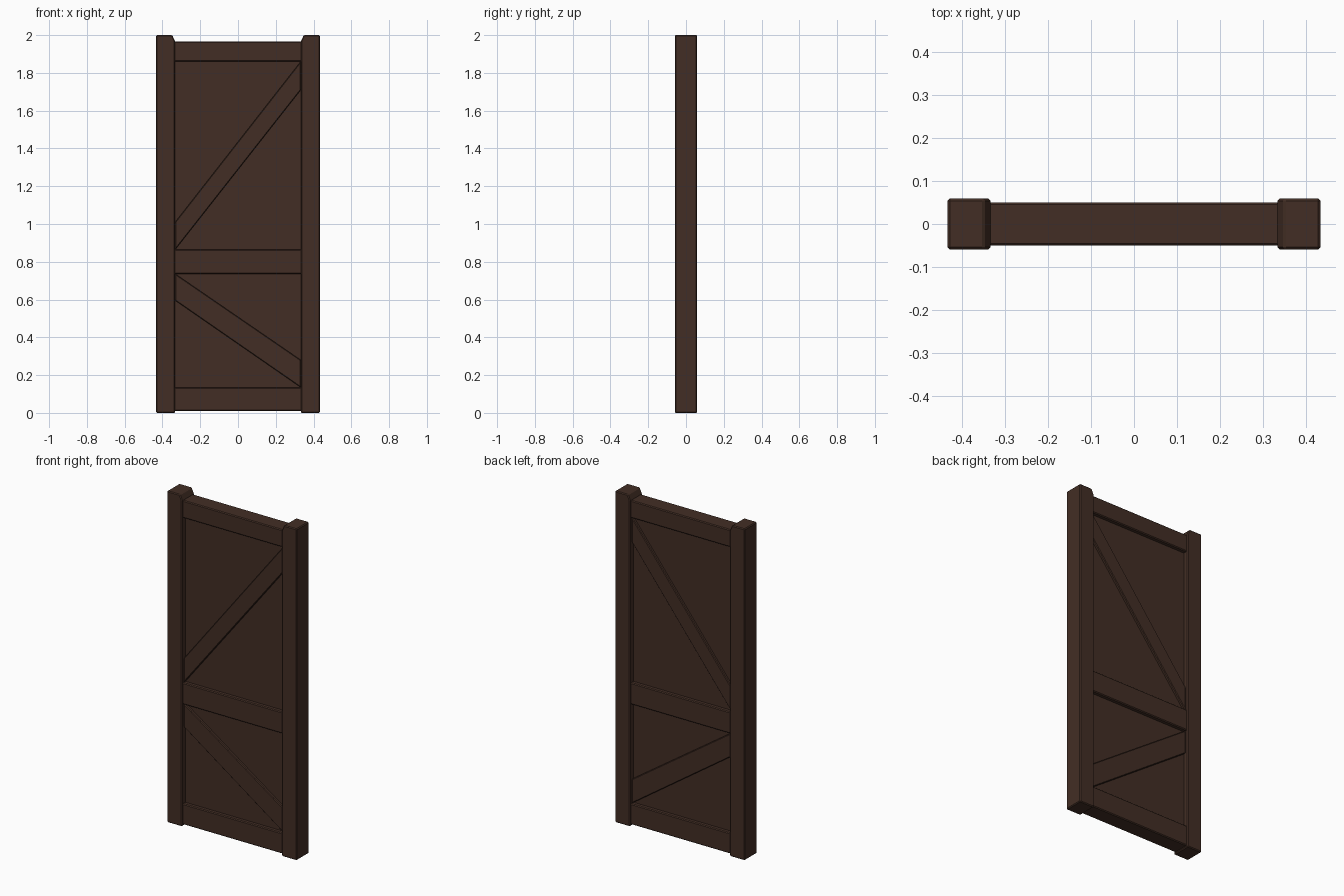
import bpy, bmesh

if "Cube" in bpy.data.objects:
    bpy.data.objects.remove(bpy.data.objects["Cube"])

wood = bpy.data.materials.new("dark_brown_wood")
wood.diffuse_color = (0.055, 0.027, 0.018, 1)
wood.use_nodes = True
wood.node_tree.nodes["Principled BSDF"].inputs["Base Color"].default_value = wood.diffuse_color


def board(name, profile, half_depth, bevel=0.0):
    """Extrude an x-z outline through y, centred on y = 0."""
    bm = bmesh.new()
    face = bm.faces.new([bm.verts.new((x, -half_depth, z)) for x, z in profile])
    new = bmesh.ops.extrude_face_region(bm, geom=[face])["geom"]
    verts = [v for v in new if isinstance(v, bmesh.types.BMVert)]
    bmesh.ops.translate(bm, verts=verts, vec=(0, 2 * half_depth, 0))
    bmesh.ops.recalc_face_normals(bm, faces=bm.faces)
    mesh = bpy.data.meshes.new(name)
    bm.to_mesh(mesh)
    bm.free()
    mesh.materials.append(wood)
    ob = bpy.data.objects.new(name, mesh)
    bpy.context.collection.objects.link(ob)
    if bevel:
        mod = ob.modifiers.new("eased_edges", "BEVEL")
        mod.width = bevel
        mod.segments = 1
    return ob


def rect(x, z0, z1):
    return [(-x, z0), (x, z0), (x, z1), (-x, z1)]


IN, OUT = 0.333, 0.433

# side stiles, with the inner top corner cut off
for side, s in (("left", -1), ("right", 1)):
    board(side + "_stile",
          [(s * OUT, 0), (s * OUT, 2), (s * 0.348, 2), (s * IN, 1.967), (s * IN, 0)],
          0.059, 0.005)

# horizontal rails
for name, z0, z1 in (("bottom_rail", 0.01, 0.135),
                     ("middle_rail", 0.735, 0.865),
                     ("top_rail", 1.86, 1.965)):
    board(name, rect(IN + 0.006, z0, z1), 0.05, 0.005)

# recessed panel
board("panel", rect(IN + 0.003, 0.1, 1.9), 0.026)

# diagonal braces, showing on both faces
board("upper_brace", [(-IN, 0.863), (IN, 1.71), (IN, 1.862), (-IN, 1.01)], 0.042, 0.004)
board("lower_brace", [(-IN, 0.595), (IN, 0.134), (IN, 0.28), (-IN, 0.737)], 0.042, 0.004)
